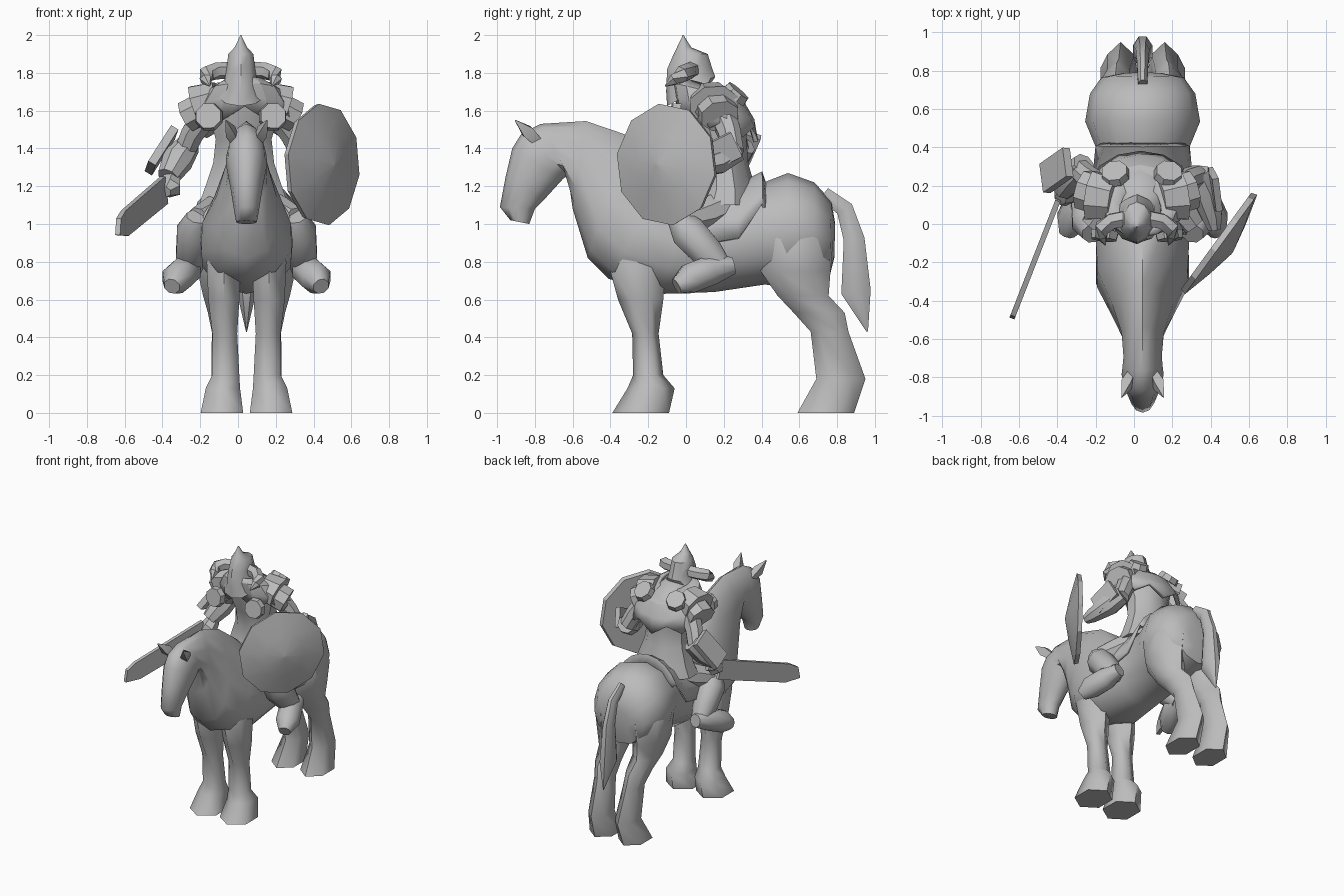
import bpy, bmesh, math
from mathutils import Vector as V

cube = bpy.data.objects.get("Cube")
if cube:
    bpy.data.objects.remove(cube)

grey = bpy.data.materials.new("plain_grey")
grey.use_nodes = True
grey.diffuse_color = (0.5, 0.5, 0.5, 1)
grey.node_tree.nodes["Principled BSDF"].inputs["Base Color"].default_value = (0.5, 0.5, 0.5, 1)
HX = 0.045   # horse centre line
RX = 0.015   # rider centre line


def loft(name, rings, angle=35, closed=True, caps=True, solid=0):
    """Skin a list of equal-length point rings."""
    bm = bmesh.new()
    rows = [[bm.verts.new(p) for p in ring] for ring in rings]
    n = len(rows[0])
    for a, b in zip(rows, rows[1:]):
        for i in range(n if closed else n - 1):
            j = (i + 1) % n
            bm.faces.new((a[i], a[j], b[j], b[i]))
    if caps and closed:
        bm.faces.new(rows[0][::-1])
        bm.faces.new(rows[-1])
    bmesh.ops.recalc_face_normals(bm, faces=bm.faces)
    me = bpy.data.meshes.new(name)
    bm.to_mesh(me)
    bm.free()
    me.materials.append(grey)
    ob = bpy.data.objects.new(name, me)
    bpy.context.collection.objects.link(ob)
    if solid:
        mod = ob.modifiers.new("thickness", "SOLIDIFY")
        mod.thickness = solid
        mod.offset = 0
    bpy.ops.object.select_all(action="DESELECT")
    ob.select_set(True)
    bpy.context.view_layer.objects.active = ob
    bpy.ops.object.shade_smooth_by_angle(angle=math.radians(angle))
    return ob


def slice_ring(top, bottom, hw, taper=0, n=12, arc=None):
    """Cross-section of the trunk between a top and a bottom (y, z) point."""
    t, b = V((0, *top)), V((0, *bottom))
    mid, half = (t + b) / 2, (t - b) / 2
    if arc:
        angles = [math.radians(arc) * (2 * i / (n - 1) - 1) for i in range(n)]
    else:
        angles = [2 * math.pi * i / n for i in range(n)]
    return [mid + half * math.cos(a) + V((HX + hw * math.sin(a) * (1 - taper * math.cos(a)), 0, 0))
            for a in angles]


def flat_ring(x, y, z, rx, ry, tilt=0, n=10, jag=0):
    """Level ellipse, tilted so the back drops when tilt is positive."""
    out = []
    for i in range(n):
        a = 2 * math.pi * (i + 0.5) / n
        dy = ry * math.sin(a)
        out.append(V((x + rx * math.cos(a), y + dy, z - tilt * dy + jag * (-1) ** i)))
    return out


def tube(name, pts, ref=(1, 0, 0), n=8, angle=35, flat=1):
    """Round limb through (x, y, z, radius) points; flat scales the ref axis."""
    c = [V(p[:3]) for p in pts]
    rings = []
    for i, p in enumerate(pts):
        d = (c[min(i + 1, len(c) - 1)] - c[max(i - 1, 0)]).normalized()
        u = V(ref) - d * V(ref).dot(d)
        u.normalize()
        w = d.cross(u)
        rings.append([c[i] + (u * flat * math.cos(a) + w * math.sin(a)) * p[3]
                      for a in (2 * math.pi * (k + 0.5) / n for k in range(n))])
    return loft(name, rings, angle)


def plate(name, origin, u, v, outline, thick):
    """Flat polygon in the u, v plane with a thickness."""
    o, u = V(origin), V(u).normalized()
    v = V(v)
    v = (v - u * v.dot(u)).normalized()
    w = u.cross(v) * thick / 2
    return loft(name, [[o + u * a + v * b + s * w for a, b in outline] for s in (-1, 1)], 20)


# Horse: head, neck and trunk in one skin
trunk = [((-.93, 1.02), (-.83, 1.0), .055, 0), ((-.985, 1.09), (-.80, 1.08), .068, 0),
         ((-.955, 1.25), (-.75, 1.13), .085, 0), ((-.92, 1.4), (-.65, 1.24), .11, 0),
         ((-.87, 1.48), (-.62, 1.26), .105, 0), ((-.77, 1.53), (-.615, 1.24), .1, .1),
         ((-.53, 1.545), (-.6, 1.08), .11, .3), ((-.31, 1.47), (-.52, .82), .16, .4),
         ((-.08, 1.3), (-.41, .71), .235, .35), ((.02, 1.19), (-.13, .63), .245, .2),
         ((.12, 1.13), (.15, .64), .225, 0), ((.36, 1.2), (.42, .68), .24, 0),
         ((.54, 1.27), (.53, .66), .3, 0), ((.68, 1.22), (.68, .7), .275, 0),
         ((.77, 1.12), (.76, .72), .215, 0), ((.79, 1.0), (.785, .82), .1, 0)]
loft("horse_body", [slice_ring(*r) for r in trunk], 50)

# Horse legs and ears, mirrored about the centre line
fore = [(.1, -.25, .95, .07, .12), (.12, -.26, .8, .105, .155), (.12, -.24, .6, .095, .12),
        (.115, -.215, .42, .076, .07), (.11, -.2, .2, .083, .08), (.125, -.185, .13, .105, .125),
        (.13, -.24, 0, .13, .15)]
hind = [(.11, .58, 1.06, .1, .14), (.15, .58, .92, .145, .2), (.155, .58, .75, .12, .185),
        (.145, .62, .62, .098, .135), (.135, .705, .53, .08, .135), (.125, .76, .43, .068, .1),
        (.115, .82, .18, .08, .13), (.125, .74, 0, .11, .15)]
for side, s in (("right", -1), ("left", 1)):
    for part, rows in (("foreleg", fore), ("hind_leg", hind)):
        loft(f"{side}_{part}", [flat_ring(HX + s * x, y, z, rx, ry, n=6)
                                for x, y, z, rx, ry in rows], 62)
    tube(f"{side}_ear", [(HX + s * .06, -.79, 1.44, .035), (HX + s * .085, -.84, 1.49, .045),
                         (HX + s * .11, -.905, 1.55, .003)], n=4, flat=.8)
tube("tail", [(HX, .73, 1.16, .04), (HX, .84, 1.08, .05), (HX, .89, .92, .06),
              (HX, .9, .64, .085), (HX, .96, .43, .004)], flat=.65, angle=50)

# Saddle cloth with a raised back edge
saddle = [((-.02, 1.24), (-.12, .62), .25, .15, 9, 88), ((.1, 1.17), (.12, .62), .245, 0, 9, 90),
          ((.27, 1.2), (.29, .63), .25, 0, 9, 88), ((.4, 1.27), (.41, .65), .27, 0, 9, 62),
          ((.42, 1.2), (.43, .68), .23, 0, 9, 60)]
loft("saddle", [slice_ring(*r) for r in saddle], 30, closed=False, solid=.018)

# Rider torso, flared tunic and jagged shoulder cape
torso = [(.2, 1.1, .25, .19), (.21, 1.18, .22, .16), (.2, 1.32, .17, .13), (.18, 1.45, .155, .14),
         (.16, 1.58, .2, .17), (.12, 1.68, .15, .15), (.06, 1.75, .08, .1)]
loft("rider_tunic", [flat_ring(RX + .015, y, z, rx, ry) for y, z, rx, ry in torso])
cape = [(.17, 1.53, .265, .2, .035), (.15, 1.61, .25, .2, 0),
        (.12, 1.69, .19, .18, 0), (.07, 1.74, .11, .12, 0)]
loft("shoulder_cape", [flat_ring(RX + .02, y, z, rx, ry, .3, 14, j)
                       for y, z, rx, ry, j in cape], 25, caps=False, solid=.025)

# Helmet with a spike and a rim that dips at the face
helmet = [(.02, 1.69, .13, .12, -.55), (.025, 1.74, .095, .13, -.3), (.02, 1.82, .08, .12, 0),
          (.025, 1.9, .07, .09, 0), (-.01, 1.935, .035, .038, 0), (-.015, 2.0, .002, .002, 0)]
loft("helmet", [flat_ring(RX, y, z, rx, ry, t) for y, z, rx, ry, t in helmet], 40)

for side, s in (("right", -1), ("left", 1)):
    # Curved horns
    tube(f"{side}_horn", [(RX + s * .05, .03, 1.815, .045), (RX + s * .13, .015, 1.81, .045),
                          (RX + s * .18, -.02, 1.795, .045), (RX + s * .185, -.06, 1.765, .034),
                          (RX + s * .165, -.11, 1.73, .003)], ref=(0, .5, 1), n=6)
    # Overlapping pauldrons
    tube(f"{side}_upper_pauldron", [(RX + s * .12, .13, 1.67, .09), (RX + s * .24, .15, 1.63, .11)],
         ref=(0, 1, 0), n=8, flat=1.25, angle=25)
    tube(f"{side}_lower_pauldron", [(RX + s * .19, .15, 1.62, .09), (RX + s * .285, .18, 1.57, .09)],
         ref=(0, 1, 0), n=8, flat=1.2, angle=25)
    # Octagonal studs, front and back
    for place, c, d in (("front", (RX + s * .17, -.06, 1.57), (s * .1, -1, .15)),
                        ("back", (.04 + s * .14, .265, 1.69), (s * .15, .65, .75))):
        c, d = V(c), V(d).normalized() * .022
        tube(f"{side}_{place}_stud", [(*(c - d), .078), (*(c + d), .07)], ref=(1, 0, 0), angle=20)
    # Leg and boot
    tube(f"{side}_thigh", [(HX + s * .1, .22, 1.1, .09), (HX + s * .18, .1, 1.05, .095),
                           (HX + s * .26, -.01, 1.02, .07)], angle=30)
    tube(f"{side}_shin", [(HX + s * .26, -.05, 1.04, .06), (HX + s * .275, .01, .96, .1),
                          (HX + s * .29, .12, .84, .09), (HX + s * .3, .2, .75, .06)], angle=50)
    tube(f"{side}_boot", [(HX + s * .3, .25, .78, .05), (HX + s * .32, .13, .755, .085),
                          (HX + s * .37, .02, .71, .085), (HX + s * .395, -.05, .67, .045)], angle=50)

# Right arm with guard plate and sword
tube("right_upper_arm", [(-.17, .19, 1.58, .075), (-.24, .24, 1.48, .065), (-.28, .28, 1.39, .06)],
     ref=(0, 1, 0))
tube("right_forearm", [(-.26, .31, 1.42, .065), (-.32, .25, 1.34, .085), (-.37, .18, 1.25, .06)],
     ref=(1, 0, 0), angle=30)
tube("right_hand", [(-.35, .19, 1.24, .05), (-.36, .15, 1.19, .065), (-.38, .11, 1.17, .03)], n=6)
box = [(-.12, -.08), (.12, -.08), (.12, .08), (-.12, .08)]
plate("right_arm_guard", (-.405, .28, 1.39), (.5, .35, .78), (.1, -.9, .3), box, .045)
aim = V((-.25, -.64, -.21))
blade = [(0, -.075), (.6, -.07), (.72, -.03), (.68, .05), (.6, .07), (0, .075)]
plate("sword_blade", (-.39, .14, 1.18), aim, (0, 0, 1), blade, .028)
tube("sword_grip", [(-.395, .13, 1.18, .025), (-.35, .24, 1.22, .025)], n=6)

# Left arm with guard plate and round shield
tube("left_upper_arm", [(.21, .19, 1.58, .075), (.28, .23, 1.48, .065), (.33, .25, 1.38, .06)],
     ref=(0, 1, 0))
tube("left_forearm", [(.33, .27, 1.39, .065), (.37, .17, 1.34, .08), (.41, .03, 1.3, .055),
                      (.42, -.03, 1.29, .035)], angle=30)
plate("left_arm_guard", (.42, .18, 1.38), (.1, -.8, -.4), (.2, -.3, .9),
      [(a * .8, b * .9) for a, b in box], .035)
face = V((.81, -.59, 0)).normalized()
centre = V((.445, -.1, 1.315))
tube("shield", [(*(centre + face * off), r) for off, r in
                ((0, .06), (-.02, .29), (-.02, .315), (.012, .325), (.055, .16), (.085, .01))],
     ref=(.1, .14, 1), n=10, angle=25)
